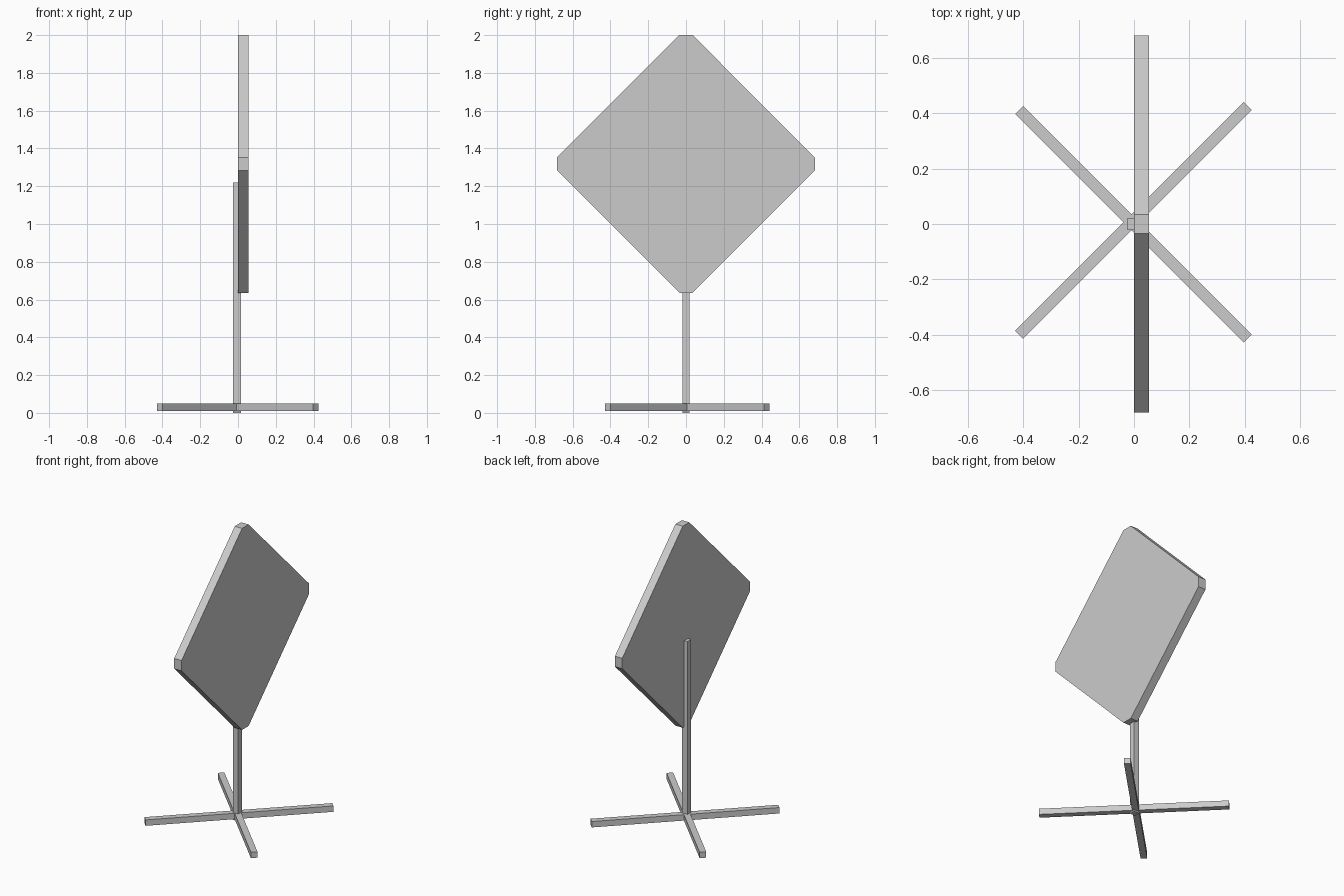
import bpy, bmesh
from math import radians, sqrt

if "Cube" in bpy.data.objects:
    bpy.data.objects.remove(bpy.data.objects["Cube"])


def box(name, size, center, turn=0):
    bpy.ops.mesh.primitive_cube_add(size=1, location=center, rotation=(0, 0, radians(turn)))
    ob = bpy.context.object
    ob.name = name
    ob.scale = size
    bpy.ops.object.transform_apply(location=False, rotation=False, scale=True)
    return ob


# Diamond sign panel with clipped corners, standing in the yz plane
R, C, ZC = 0.682, 0.035, 1.318
outline = [(R, -C), (R, C), (C, R), (-C, R), (-R, C), (-R, -C), (-C, -R), (C, -R)]
bm = bmesh.new()
face = bm.faces.new([bm.verts.new((0, y, z + ZC)) for y, z in outline])
ext = bmesh.ops.extrude_face_region(bm, geom=[face])
bmesh.ops.translate(bm, vec=(0.055, 0, 0),
                    verts=[g for g in ext["geom"] if isinstance(g, bmesh.types.BMVert)])
bmesh.ops.recalc_face_normals(bm, faces=bm.faces)
mesh = bpy.data.meshes.new("sign_panel")
bm.to_mesh(mesh)
bm.free()
bpy.context.collection.objects.link(bpy.data.objects.new("sign_panel", mesh))

# Upright post behind the panel
box("post", (0.041, 0.039, 1.22), (-0.005, 0, 0.61))

# Crossed base bars
length = 0.827 * sqrt(2)
for name, turn, y in (("base_bar_a", 45, 0.013), ("base_bar_b", -45, -0.001)):
    box(name, (length, 0.041, 0.04), (-0.002, y, 0.03), turn)
